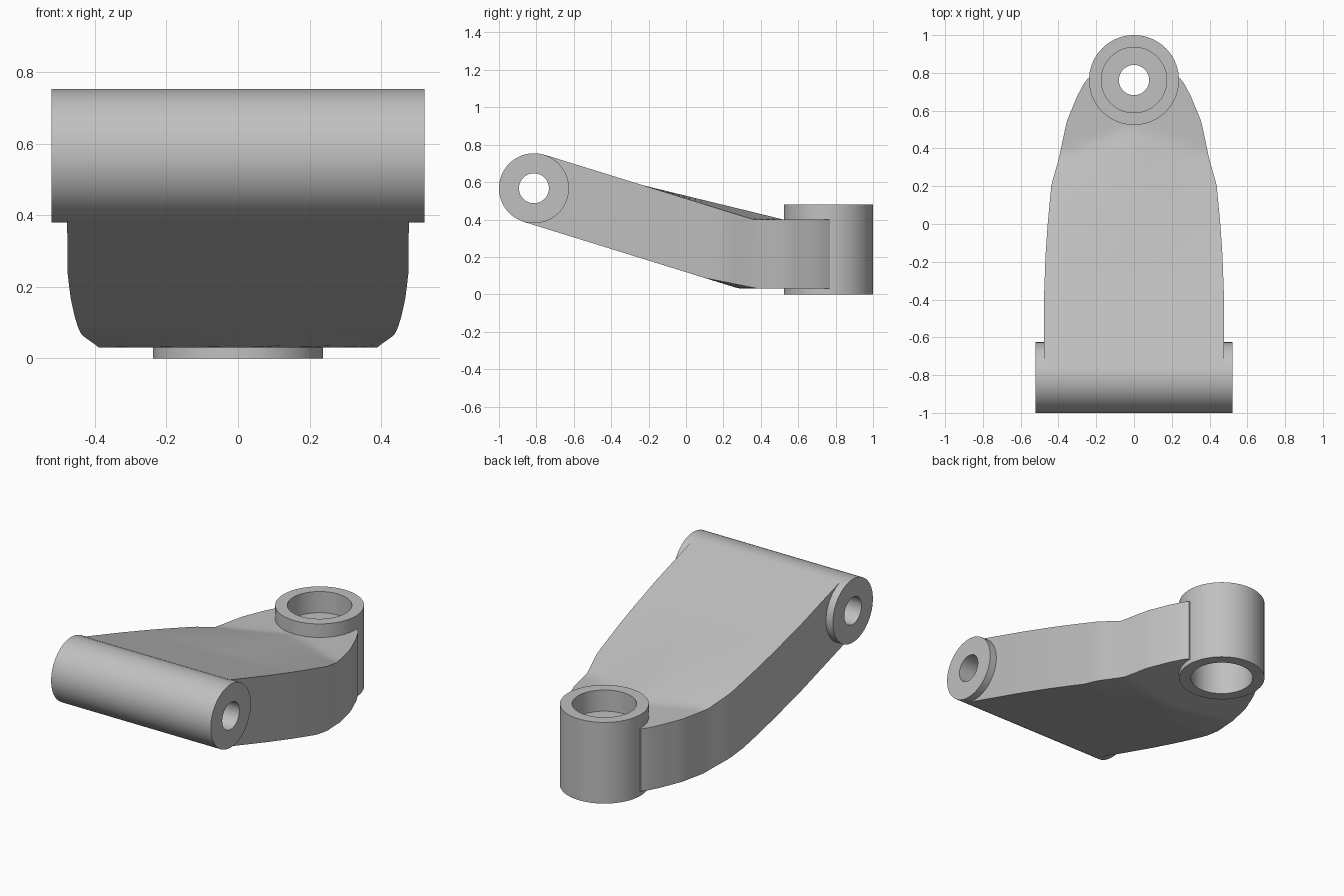
import bpy
import bmesh
from math import cos, sin, tau, radians

cube = bpy.data.objects.get("Cube")
if cube:
    bpy.data.objects.remove(cube, do_unlink=True)

grey = bpy.data.materials.new("plain grey")
grey.use_nodes = True
grey.diffuse_color = (0.53, 0.53, 0.53, 1)
grey.node_tree.nodes["Principled BSDF"].inputs["Base Color"].default_value = (0.53, 0.53, 0.53, 1)

BOSS_Y = 0.762
TUBE_Y, TUBE_Z, TUBE_R = -0.813, 0.567, 0.187


def make_object(name, bm):
    bmesh.ops.recalc_face_normals(bm, faces=bm.faces[:])
    mesh = bpy.data.meshes.new(name)
    bm.to_mesh(mesh)
    bm.free()
    mesh.materials.append(grey)
    obj = bpy.data.objects.new(name, mesh)
    bpy.context.collection.objects.link(obj)
    return obj


def select_only(obj):
    bpy.ops.object.select_all(action="DESELECT")
    obj.select_set(True)
    bpy.context.view_layer.objects.active = obj


def smooth(obj):
    select_only(obj)
    bpy.ops.object.shade_smooth_by_angle(angle=radians(30))


def lathe(name, profile, place, steps=72):
    """Spin a closed (radius, height) profile; place maps the result into the model."""
    bm = bmesh.new()
    rings = [[bm.verts.new(place(r * cos(tau * i / steps), r * sin(tau * i / steps), h))
              for r, h in profile] for i in range(steps)]
    n = len(profile)
    for i in range(steps):
        a, b = rings[i], rings[(i + 1) % steps]
        for j in range(n):
            k = (j + 1) % n
            bm.faces.new((a[j], b[j], b[k], a[k]))
    return make_object(name, bm)


def rod(name, radius, half, place, steps=48):
    """Solid cylinder used as a cutter."""
    bm = bmesh.new()
    ends = [[bm.verts.new(place(radius * cos(tau * i / steps), radius * sin(tau * i / steps), h))
             for i in range(steps)] for h in (-half, half)]
    for i in range(steps):
        k = (i + 1) % steps
        bm.faces.new((ends[0][i], ends[0][k], ends[1][k], ends[1][i]))
    for end in ends:
        bm.faces.new(end)
    obj = make_object(name, bm)
    obj.hide_render = True
    return obj


def upright(a, b, h):
    return (a, BOSS_Y + b, h)


def crosswise(a, b, h):
    return (h, TUBE_Y + a, TUBE_Z + b)


# Arm outline in plan and its sloping upper and lower skins
OUTLINE = [(-1, 0.478), (-0.4, 0.477), (-0.16, 0.468), (0.0, 0.457), (0.21, 0.437),
           (0.35, 0.397), (0.54, 0.357), (0.67, 0.304), (0.757, 0.259), (0.78, 0.235)]


def half_width(y):
    for (y0, w0), (y1, w1) in zip(OUTLINE, OUTLINE[1:]):
        if y <= y1:
            return w0 + (w1 - w0) * (y - y0) / (y1 - y0)
    return OUTLINE[-1][1]


def top_z(y, t):
    if y < -0.23:
        return 0.583 - 0.31 * (y + 0.23)
    fold = 0.52 - 0.16 * abs(t)
    return max(0.40, 0.583 - 0.183 * (y + 0.23) / (fold + 0.23))


def bottom_z(y, t):
    if y < 0.1:
        return 0.0876 - 0.31 * (y - 0.1)
    fold = 0.285 + 0.10 * abs(t)
    return max(0.03, 0.0876 - 0.0576 * (y - 0.1) / (fold - 0.1))


# Arm: lofted cross-sections from the front tube to the rear boss
bm = bmesh.new()
STATIONS, ACROSS = 48, 12
sections = []
for i in range(STATIONS + 1):
    y = -0.757 + (0.77 + 0.757) * i / STATIONS
    y_low = y - 0.112 * max(0, (-0.5 - y) / 0.257)
    w = half_width(y)
    ts = [2 * j / ACROSS - 1 for j in range(ACROSS + 1)]
    ring = [bm.verts.new((t * w, y, top_z(y, t))) for t in ts]
    ring += [bm.verts.new((t * w, y_low, bottom_z(y_low, t))) for t in reversed(ts)]
    sections.append(ring)
for a, b in zip(sections, sections[1:]):
    for j in range(len(a)):
        k = (j + 1) % len(a)
        bm.faces.new((a[j], a[k], b[k], b[j]))
bm.faces.new(sections[0])
bm.faces.new(sections[-1])
arm = make_object("arm", bm)

# Clear the arm out of both bores
for cutter in (rod("boss_cutter", 0.205, 1, upright), rod("tube_cutter", 0.14, 1, crosswise)):
    select_only(arm)
    mod = arm.modifiers.new("bore", "BOOLEAN")
    mod.operation = "DIFFERENCE"
    mod.solver = "EXACT"
    mod.object = cutter
    bpy.ops.object.modifier_apply(modifier=mod.name)
    bpy.data.objects.remove(cutter, do_unlink=True)
smooth(arm)

# Front pivot tube, lying across the model
smooth(lathe("pivot_tube", [(0.08, -0.522), (TUBE_R, -0.522), (TUBE_R, 0.522), (0.08, 0.522)],
             crosswise))

# Rear boss: wide bores above and below an inner flange
smooth(lathe("rear_boss", [(0.238, 0), (0.238, 0.48), (0.173, 0.48), (0.173, 0.355),
                           (0.08, 0.355), (0.08, 0.30), (0.173, 0.30), (0.173, 0)], upright))
